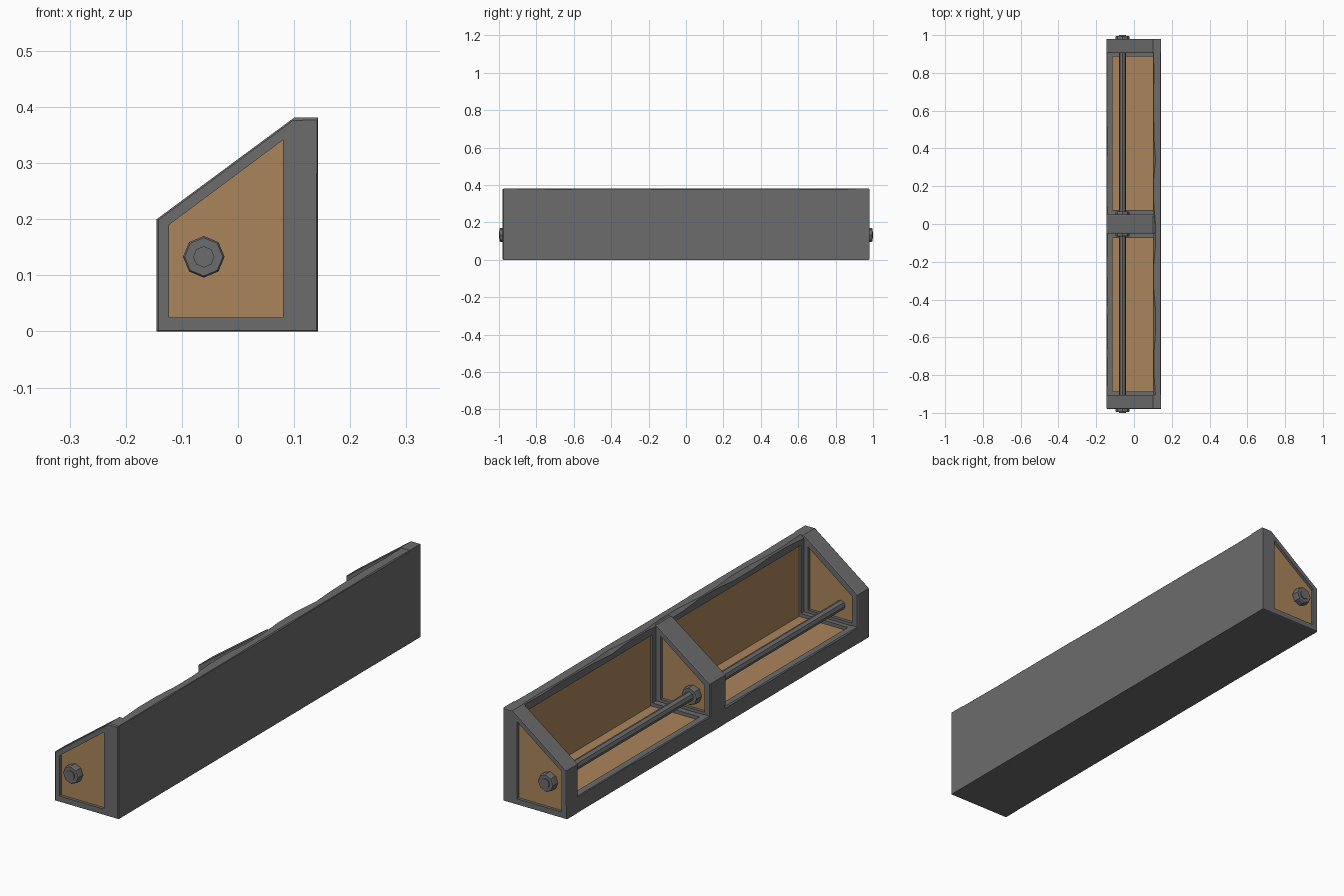
import bpy, bmesh, math, random

if "Cube" in bpy.data.objects:
    bpy.data.objects.remove(bpy.data.objects["Cube"])

random.seed(4)


def material(name, rgb):
    m = bpy.data.materials.new(name)
    m.diffuse_color = (*rgb, 1)
    m.use_nodes = True
    m.node_tree.nodes["Principled BSDF"].inputs["Base Color"].default_value = m.diffuse_color
    return m


METAL = material("dark grey metal", (0.15, 0.15, 0.155))
WOOD = material("brown wood", (0.41, 0.235, 0.105))


def loft(name, rings, cap_wood=False):
    """Skin a list of equal-length rings and close both ends."""
    bm = bmesh.new()
    vs = [[bm.verts.new(p) for p in r] for r in rings]
    n = len(vs[0])
    for a, b in zip(vs, vs[1:]):
        for i in range(n):
            j = (i + 1) % n
            bm.faces.new((a[i], a[j], b[j], b[i]))
    for r in (vs[0], vs[-1]):
        bm.faces.new(r).material_index = int(cap_wood)
    bmesh.ops.recalc_face_normals(bm, faces=bm.faces)
    me = bpy.data.meshes.new(name)
    bm.to_mesh(me)
    bm.free()
    me.materials.append(METAL)
    me.materials.append(WOOD)
    ob = bpy.data.objects.new(name, me)
    bpy.context.collection.objects.link(ob)
    return ob


def at(poly, y):
    return [(x, y, z) for x, z in poly]


def box(name, x0, x1, y0, y1, z0, z1, wood=False):
    sq = [(x0, z0), (x1, z0), (x1, z1), (x0, z1)]
    ob = loft(name, [at(sq, y0), at(sq, y1)])
    if wood:
        for p in ob.data.polygons:
            p.material_index = 1
    return ob


def worn(poly):
    """Slightly shrunk outline for chipped edges."""
    out = []
    for x, z in poly:
        k = random.uniform(0.975, 0.995)
        out.append((x * k, 0.15 + (z - 0.15) * k if z > 0.1 else z + 0.002))
    return out


def panel_wall(name, outer, inner_a, inner_b, y0, y1, depth):
    """Framed wall with a recessed wooden panel on both faces."""
    c = 0.004
    return loft(name, [at(inner_a, y0 + depth), at(inner_a, y0),
                       at(worn(outer), y0), at(outer, y0 + c),
                       at(outer, y1 - c), at(worn(outer), y1),
                       at(inner_b, y1), at(inner_b, y1 - depth)], True)


# End walls and middle divider
end_outline = [(-0.145, 0), (0.143, 0), (0.143, 0.381), (0.1, 0.381), (-0.145, 0.2)]
mid_outline = [(-0.145, 0), (0.12, 0), (0.12, 0.376), (0.1, 0.376), (-0.145, 0.2)]
outside = [(-0.123, 0.025), (0.08, 0.025), (0.08, 0.341), (0.076, 0.338), (-0.123, 0.19)]
inside = [(-0.118, 0.078), (0.08, 0.078), (0.08, 0.336), (0.076, 0.333), (-0.118, 0.188)]
panel_wall("front_end_wall", end_outline, outside, inside, -0.98, -0.905, 0.012)
panel_wall("back_end_wall", end_outline, inside, outside, 0.905, 0.98, 0.012)
panel_wall("middle_divider", mid_outline, inside, inside, -0.05, 0.05, 0.012)

# Tall side wall top beam and low rail with chipped edges
stations = [-0.91 + 1.82 * i / 16 for i in range(17)]
beam, rail = [], []
for y in stations:
    a = random.choice((0.003, 0.004, 0.006, 0.014))
    b = random.choice((0.002, 0.002, 0.004))
    beam.append(at([(0.143, 0.34), (0.143, 0.38 - b), (0.143 - b, 0.38),
                    (0.1 + a, 0.38), (0.1, 0.38 - a), (0.1, 0.345)], y))
    a = random.choice((0.002, 0.003, 0.005, 0.012))
    rail.append(at([(-0.145, 0.003), (-0.145, 0.068 - a), (-0.145 + a, 0.068),
                    (-0.115, 0.068), (-0.115, 0.003)], y))
loft("wall_top_beam", beam)
loft("low_rail", rail)
box("tall_wall", 0.114, 0.143, -0.91, 0.91, 0, 0.342)
box("base_slab", -0.144, 0.143, -0.91, 0.91, 0, 0.044)

# Wooden linings and their metal border strips in both bays
for s, bay in ((-1, "front"), (1, "back")):
    lo, hi = sorted((s * 0.072, s * 0.888))
    box(bay + "_floor_panel", -0.116, 0.116, lo, hi, 0.04, 0.052, True)
    box(bay + "_wall_panel", 0.108, 0.116, lo, hi, 0.05, 0.347, True)
    for y0, y1, k in ((0.045, 0.074, "inner"), (0.886, 0.91, "outer")):
        u, v = sorted((s * y0, s * y1))
        box(f"{bay}_{k}_floor_strip", -0.116, 0.116, u, v, 0.04, 0.066)
        box(f"{bay}_{k}_wall_strip", 0.1, 0.116, u, v, 0.06, 0.35)


# Threaded rod and nuts (octagonal)
def octagon(r, y):
    return [(-0.061 + r * math.cos(i * math.pi / 4), y,
             0.133 + r * math.sin(i * math.pi / 4)) for i in range(8)]


loft("rod", [octagon(0.019, -1.0), octagon(0.019, 1.0)])
for y0, y1, name in ((-0.996, -0.96, "front_nut"), (0.96, 0.996, "back_nut"),
                     (-0.066, -0.03, "divider_front_nut"), (0.03, 0.066, "divider_back_nut")):
    loft(name, [octagon(0.034, y0), octagon(0.037, y0 + 0.004),
                octagon(0.037, y1 - 0.004), octagon(0.034, y1)])
